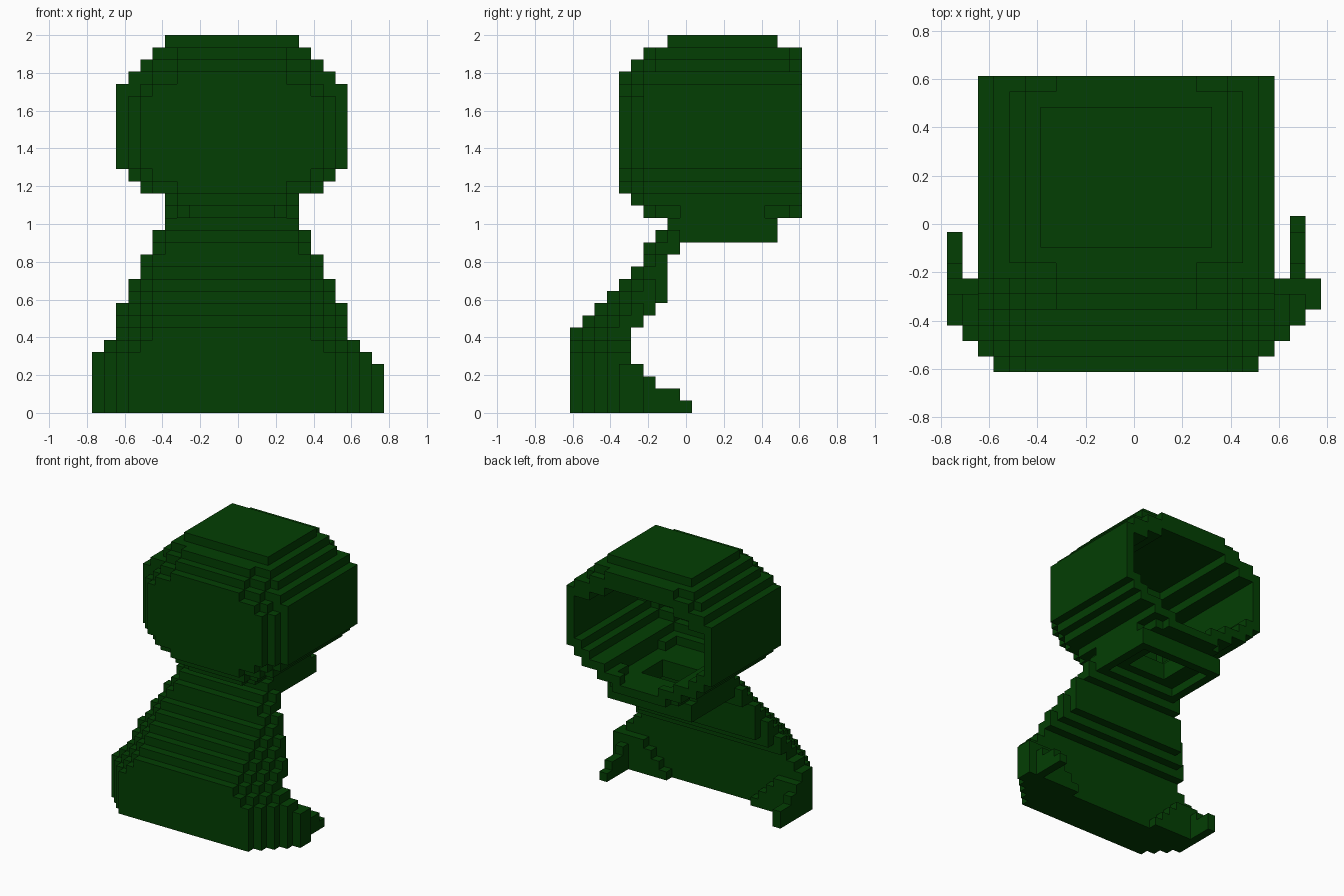
import bpy, bmesh

if "Cube" in bpy.data.objects:
    bpy.data.objects.remove(bpy.data.objects["Cube"])

U = 2 / 31            # edge length of one block
STEPS = [(1, 0, 0), (-1, 0, 0), (0, 1, 0), (0, -1, 0), (0, 0, 1), (0, 0, -1)]
# corners of each block side, counter-clockwise seen from outside
SIDES = {
    (1, 0, 0): [(1, 0, 0), (1, 1, 0), (1, 1, 1), (1, 0, 1)],
    (-1, 0, 0): [(0, 1, 0), (0, 0, 0), (0, 0, 1), (0, 1, 1)],
    (0, 1, 0): [(1, 1, 0), (0, 1, 0), (0, 1, 1), (1, 1, 1)],
    (0, -1, 0): [(0, 0, 0), (1, 0, 0), (1, 0, 1), (0, 0, 1)],
    (0, 0, 1): [(0, 0, 1), (1, 0, 1), (1, 1, 1), (0, 1, 1)],
    (0, 0, -1): [(0, 1, 0), (1, 1, 0), (1, 0, 0), (0, 0, 0)],
}

green = bpy.data.materials.new("dark_green")
green.diffuse_color = (0.001, 0.049, 0.001, 1)
green.use_nodes = True
green.node_tree.nodes["Principled BSDF"].inputs["Base Color"].default_value = green.diffuse_color


def row(a, j, k):
    """Blocks of one row, inset by a on both sides."""
    return {(i, j, k) for i in range(a, 23 - a)}


def box(i0, i1, j0, j1, k0, k1):
    return {(i, j, k) for i in range(i0, i1) for j in range(j0, j1) for k in range(k0, k1)}


def build(name, cells, taken):
    """Skin a set of blocks, leaving out sides that touch other parts."""
    bm = bmesh.new()
    verts = {}

    def vert(p):
        if p not in verts:
            verts[p] = bm.verts.new(((p[0] - 12) * U, (p[1] - 9.5) * U, p[2] * U))
        return verts[p]

    for c in sorted(cells):
        for d in STEPS:
            if tuple(a + b for a, b in zip(c, d)) in taken:
                continue
            bm.faces.new([vert(tuple(a + b for a, b in zip(c, q))) for q in SIDES[d]])
    mesh = bpy.data.meshes.new(name)
    bm.to_mesh(mesh)
    bm.free()
    mesh.materials.append(green)
    obj = bpy.data.objects.new(name, mesh)
    bpy.context.collection.objects.link(obj)


# Helmet: side inset and front row of every layer
side = {16: 6, 17: 6, 18: 4, 19: 3, 27: 3, 28: 4, 29: 5, 30: 6}
front = {16: 6, 17: 5, 28: 5, 29: 6, 30: 8}
solid = set()
for k in range(16, 31):
    f, s = front.get(k, 4), side.get(k, 2)
    for j in range(f, 17 if k == 30 else 19):
        a = s
        if k < 30:
            if j == f:                       # stepped front corners
                a = 4 if 20 <= k <= 25 else 5 if k in (19, 26) else 7
                a = 8 if k == 16 else a
            elif j == f + 1:
                a = 3 if 20 <= k <= 25 else 4 if k in (19, 26) else max(s, 5)
            if k == 16 and j > f and not 9 <= j < 16:
                a = 8 if j == 18 else 7
            if j == 18 and k >= 28:          # narrower top at the rear rim
                a = 5 if k == 28 else 7
        solid |= row(a, j, k)

# Hollow it out with a domed ceiling, open at the back
around = [(a, b, c) for a in (-1, 0, 1) for b in (-1, 0, 1) for c in (-1, 0, 1)
          if abs(a) + abs(b) + abs(c) < 3]
dome = {27: (7, 8), 26: (5, 6)}
hollow = set()
for i, j, k in solid:
    a, f = dome.get(k, (0, 0))
    if k <= 27 and a <= i < 23 - a and j >= f and all(
            (i + p, min(j + q, 18), k + r) in solid for p, q, r in around):
        hollow.add((i, j, k))
neck_hole = box(9, 14, 11, 15, 14, 17)
helmet = solid - hollow - neck_hole

# Neck collar: thin ring below the helmet floor
collar = box(6, 17, 9, 17, 14, 16) - neck_hole - box(7, 16, 10, 16, 14, 15)

# Chest plate: front row, rear row and side inset of every layer
chest = set()
for k in range(16):
    f = {7: 1, 8: 2, 9: 3, 10: 4, 11: 5, 12: 6, 13: 6, 14: 7, 15: 8}.get(k, 0)
    b = 5 if k < 7 else 6 if k == 7 else 7 if k == 8 else 8 if k < 13 else 9
    s = 0 if k < 5 else 1 if k == 5 else 2 if k < 9 else 3 if k < 11 else 4 if k < 13 else 5
    corner = 3 if k < 5 else 4 if k == 5 else 5 if k < 13 else 6
    for j in range(f, b):
        rear = s + 1 if j == b - 1 and 8 <= k <= 10 else s    # trimmed rear corners
        chest |= row(max(rear, corner - (j - f)), j, k)

# Side arms sweeping back along the bottom edge
for k, end in enumerate((10, 9, 7, 6)):
    chest |= box(0, 1, 5, min(end, 9), k, k + 1) | box(22, 23, 5, end, k, k + 1)
    w = 6 - k
    chest |= box(0, w, 5, 6, k, k + 1) | box(23 - w, 23, 5, 6, k, k + 1)
chest |= box(23, 24, 4, 6, 0, 4)

chest -= collar
everything = helmet | collar | chest
build("helmet", helmet, everything)
build("neck_collar", collar, everything)
build("chest_plate", chest, everything)
